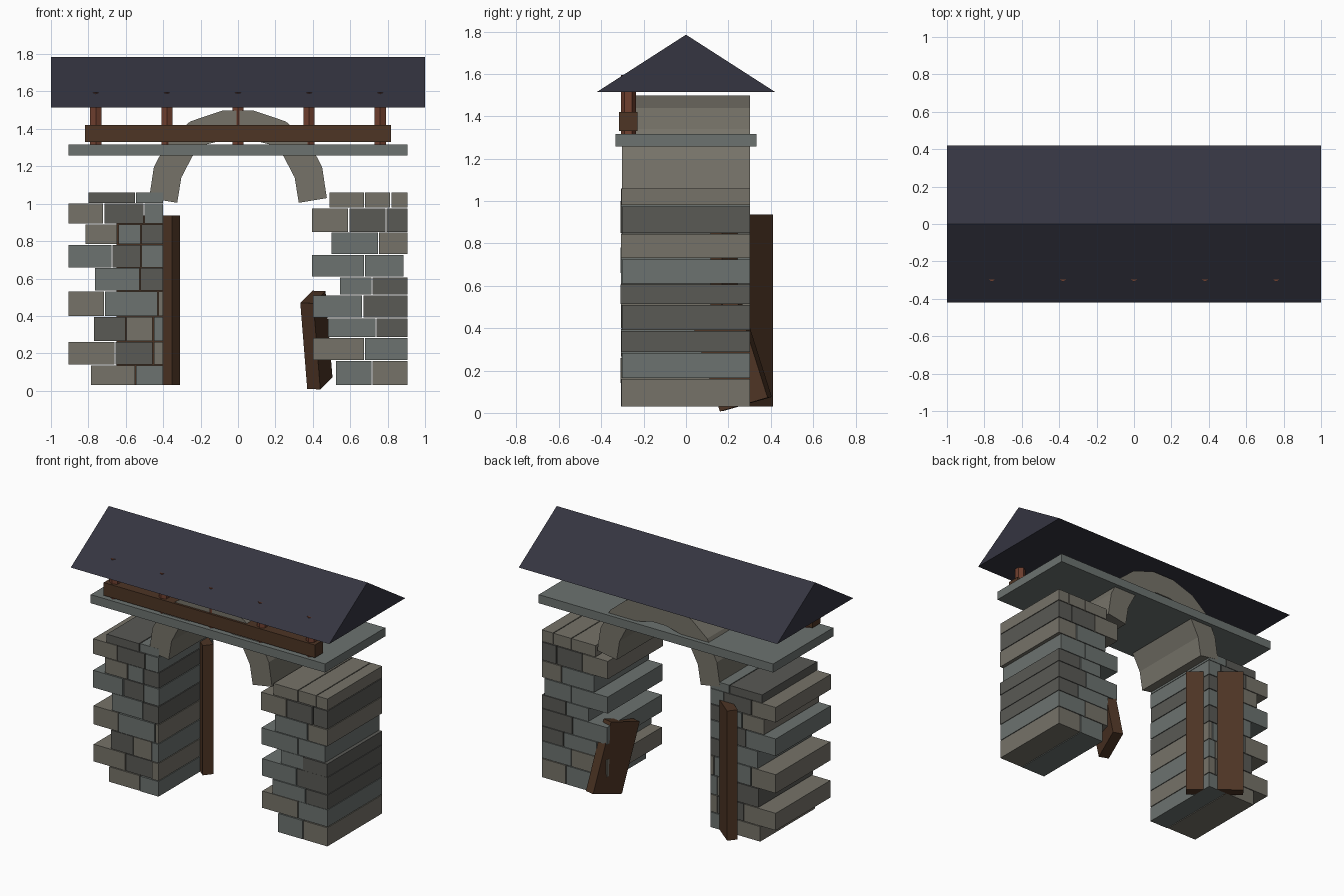
import bpy, bmesh, random
from mathutils import Vector

if "Cube" in bpy.data.objects:
    bpy.data.objects.remove(bpy.data.objects["Cube"])

random.seed(4)


def material(name, rgb):
    m = bpy.data.materials.new(name)
    m.diffuse_color = (*rgb, 1)
    m.use_nodes = True
    m.node_tree.nodes["Principled BSDF"].inputs["Base Color"].default_value = m.diffuse_color
    return m


STONE = [material("stone_warm", (.18, .17, .14)),
         material("stone_cool", (.15, .17, .16)),
         material("stone_dark", (.10, .10, .09))]
WOOD = material("dark_wood", (.075, .035, .018))
POST = material("red_wood", (.16, .05, .028))
ROOF = material("slate", (.035, .035, .052))


def finish(bm, name, mat):
    bmesh.ops.recalc_face_normals(bm, faces=bm.faces)
    me = bpy.data.meshes.new(name)
    bm.to_mesh(me)
    bm.free()
    me.materials.append(mat)
    ob = bpy.data.objects.new(name, me)
    bpy.context.collection.objects.link(ob)
    return ob


def slanted_box(name, origin, u, v, w, mat):
    """Box spanned by three edge vectors from one corner."""
    o, u, v, w = map(Vector, (origin, u, v, w))
    bm = bmesh.new()
    bmesh.ops.create_cube(bm, size=1)
    for p in bm.verts:
        a, b, c = p.co + Vector((.5, .5, .5))
        p.co = o + u * a + v * b + w * c
    return finish(bm, name, mat)


def box(name, lo, hi, mat):
    d = Vector(hi) - Vector(lo)
    return slanted_box(name, lo, (d.x, 0, 0), (0, d.y, 0), (0, 0, d.z), mat)


def extrude_profile(name, pts, axis, lo, hi, mat):
    """Closed profile extruded along x or y."""
    bm = bmesh.new()
    place = (lambda a, z, t: (t, a, z)) if axis == "x" else (lambda a, z, t: (a, t, z))
    face = bm.faces.new([bm.verts.new(place(a, z, lo)) for a, z in pts])
    ext = bmesh.ops.extrude_face_region(bm, geom=[face])["geom"]
    shift = Vector(place(0, 0, hi - lo))
    bmesh.ops.translate(bm, vec=shift, verts=[g for g in ext if isinstance(g, bmesh.types.BMVert)])
    return finish(bm, name, mat)


# Stone piers: each course is (bottom, top, joint positions), stones run full depth
PIERS = {
    "left": [
        (.03, .135, (-.785, -.545, -.40)),
        (.14, .26, (-.905, -.655, -.45, -.40)),
        (.265, .395, (-.77, -.595, -.45, -.40)),
        (.40, .53, (-.905, -.71, -.425, -.40)),
        (.535, .655, (-.765, -.52, -.40)),
        (.66, .78, (-.905, -.67, -.515, -.40)),
        (.785, .89, (-.815, -.64, -.515, -.40)),
        (.895, 1.0, (-.905, -.715, -.50, -.40)),
        (1.003, 1.06, (-.80, -.545, -.40))],
    "right": [
        (.03, .16, (.525, .72, .905)),
        (.165, .283, (.40, .68, .905)),
        (.287, .387, (.48, .74, .905)),
        (.391, .51, (.40, .67, .905)),
        (.514, .606, (.545, .72, .905)),
        (.61, .725, (.395, .68, .885)),
        (.73, .845, (.50, .755, .905)),
        (.85, .975, (.395, .595, .795, .905)),
        (.98, 1.06, (.49, .68, .82, .905))],
}
for side, courses in PIERS.items():
    for row, (z0, z1, xs) in enumerate(courses):
        for i, (x0, x1) in enumerate(zip(xs, xs[1:])):
            j = random.uniform(0, .008)
            right_gap = .006 if i < len(xs) - 2 else 0
            box(f"{side}_stone_{row}_{i}", (x0, -.301 - j, z0), (x1 - right_gap, .301, z1),
                STONE[random.randrange(3)])

# Faceted stone arch
outer = [(.475, 1.03), (.45, 1.195), (.375, 1.34), (.255, 1.44), (.085, 1.497)]
inner = [(.325, 1.005), (.303, 1.14), (.243, 1.255), (.165, 1.318), (.055, 1.345)]
mirror = lambda pts: [(-x, z) for x, z in reversed(pts)]
extrude_profile("arch", outer + mirror(outer) + [(-x, z) for x, z in inner] + inner[::-1],
                "y", -.302, .302, STONE[0])

# Lintel slab, front rail and hexagonal posts
box("lintel_slab", (-.907, -.332, 1.257), (.907, .332, 1.317), STONE[1])
box("front_rail", (-.817, -.317, 1.33), (.817, -.23, 1.42), WOOD)
for i in range(5):
    bm = bmesh.new()
    bmesh.ops.create_cone(bm, cap_ends=True, segments=6, radius1=.035, radius2=.035, depth=.285)
    bmesh.ops.translate(bm, verts=bm.verts, vec=(-.76 + .38 * i, -.272, 1.4525))
    finish(bm, f"post_{i}", POST)

# Gable roof
extrude_profile("roof", [(-.42, 1.515), (.42, 1.515), (0, 1.785)], "x", -1, 1, ROOF)

# Boards: one upright across the left pier's corner, one leaning on the right pier
slanted_box("upright_board", (-.31, .17, .03), (-.295, .24, 0), (-.044, -.054, 0), (0, 0, .907), WOOD)
slanted_box("leaning_board", (.37, .18, .01), (.07, -.02, -.003), (-.037, -.145, .46),
            (.065, .225, .065), WOOD)
